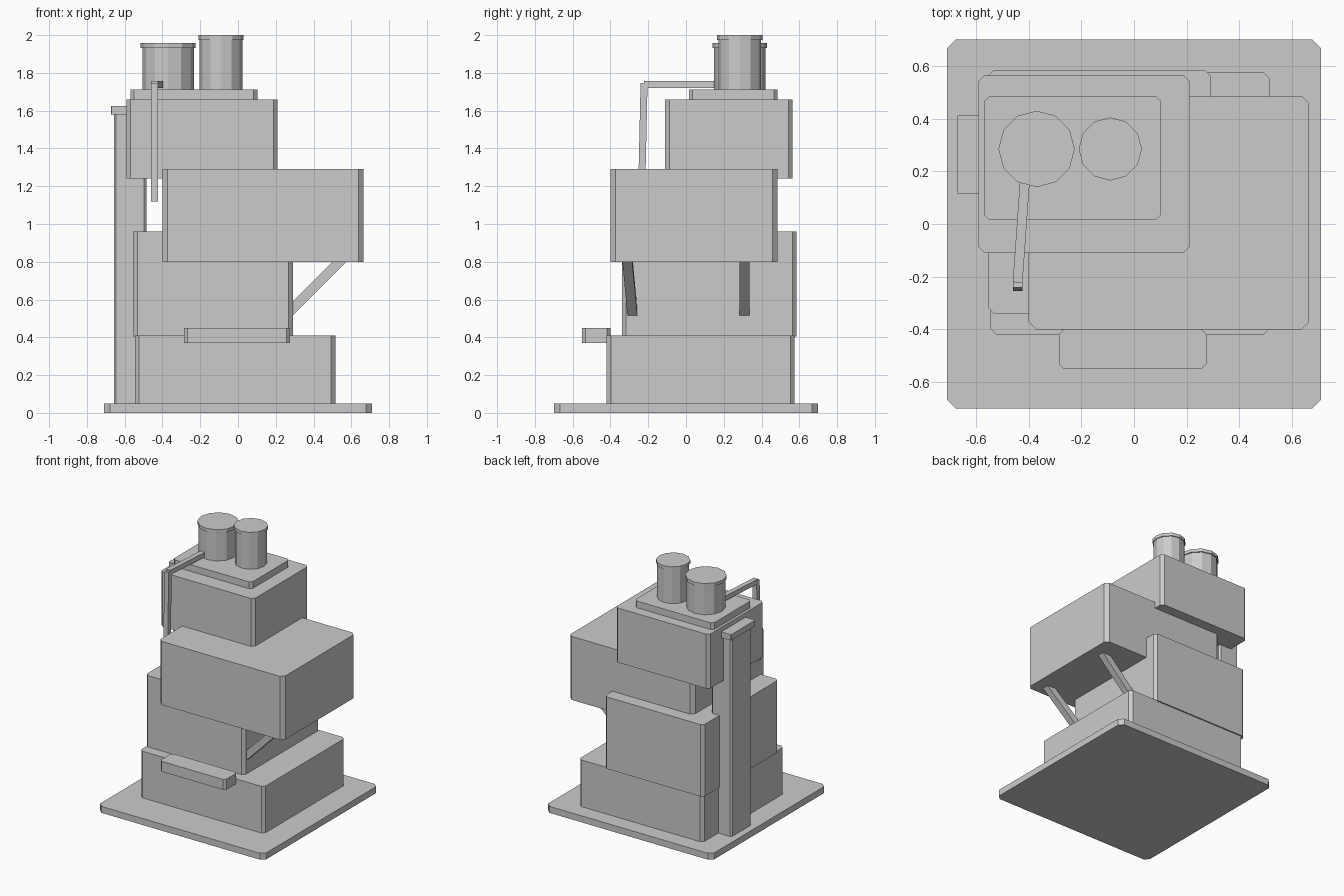
import bpy
import bmesh
from mathutils import Vector, Matrix

cube = bpy.data.objects.get("Cube")
if cube:
    bpy.data.objects.remove(cube, do_unlink=True)

grey = bpy.data.materials.new("plain_grey")
grey.use_nodes = True
colour = (0.6, 0.6, 0.6, 1)
grey.diffuse_color = colour
grey.node_tree.nodes["Principled BSDF"].inputs["Base Color"].default_value = colour


def finish(name, bm):
    bmesh.ops.recalc_face_normals(bm, faces=bm.faces)
    mesh = bpy.data.meshes.new(name)
    bm.to_mesh(mesh)
    bm.free()
    mesh.materials.append(grey)
    obj = bpy.data.objects.new(name, mesh)
    bpy.context.collection.objects.link(obj)
    return obj


def block(name, xs, ys, zs, chamfer=0.022):
    """Box between limits, with its vertical corners cut off."""
    bm = bmesh.new()
    bmesh.ops.create_cube(bm, size=1)
    for v in bm.verts:
        v.co = [lim[0] if c < 0 else lim[1] for c, lim in zip(v.co, (xs, ys, zs))]
    upright = [e for e in bm.edges
               if abs(e.verts[0].co.z - e.verts[1].co.z) > 0.001]
    bmesh.ops.bevel(bm, geom=upright, offset=chamfer, segments=1, affect='EDGES')
    return finish(name, bm)


def drum(bm, x, y, z0, z1, radius):
    place = Matrix.Translation((x, y, (z0 + z1) / 2))
    bmesh.ops.create_cone(bm, cap_ends=True, segments=12, radius1=radius,
                          radius2=radius, depth=z1 - z0, matrix=place)


def tank(name, x, y, radius, top):
    """Twelve-sided tank with a slightly wider lid."""
    bm = bmesh.new()
    drum(bm, x, y, 1.71, top - 0.025, radius * 0.94)
    drum(bm, x, y, top - 0.025, top, radius)
    return finish(name, bm)


def bar(name, start, end, width, side):
    """Square bar between two points; side gives one cross direction."""
    start, end = Vector(start), Vector(end)
    along = (end - start).normalized()
    u = along.cross(Vector(side)).normalized()
    w = along.cross(u)
    turn = Matrix((u, w, along)).transposed().to_4x4()
    size = Matrix.Diagonal((width, width, (end - start).length, 1))
    bm = bmesh.new()
    bmesh.ops.create_cube(bm, size=1,
                          matrix=Matrix.Translation((start + end) / 2) @ turn @ size)
    return finish(name, bm)


# Stacked blocks
block("ground_slab", (-0.71, 0.71), (-0.70, 0.70), (0, 0.05), 0.032)
block("lower_storey", (-0.545, 0.515), (-0.42, 0.575), (0.05, 0.41))
block("middle_storey", (-0.555, 0.29), (-0.34, 0.585), (0.405, 0.96))
block("overhanging_storey", (-0.40, 0.665), (-0.40, 0.485), (0.80, 1.29), 0.027)
block("top_storey", (-0.59, 0.21), (-0.11, 0.565), (1.24, 1.66))
block("roof_slab", (-0.57, 0.103), (0.015, 0.485), (1.66, 1.712), 0.02)

# Front ledge
block("front_ledge", (-0.285, 0.275), (-0.55, -0.40), (0.37, 0.45), 0.018)

# Side duct with cap
block("side_duct", (-0.657, -0.485), (0.14, 0.385), (0.05, 1.58), 0.012)
block("duct_cap", (-0.673, -0.47), (0.115, 0.412), (1.58, 1.625), 0.004)

# Roof tanks
tank("wide_tank", -0.37, 0.285, 0.145, 1.957)
tank("narrow_tank", -0.09, 0.285, 0.12, 2.0)

# Bent pipe from the wide tank
bend = (-0.442, -0.222, 1.738)
bar("pipe_run", (-0.412, 0.2, 1.738), bend, 0.037, (0, 0, 1))
bar("pipe_drop", (-0.442, -0.222, 1.745), (-0.442, -0.236, 1.12), 0.037, (1, 0, 0))

# Diagonal struts under the overhang
for name, y_low, y_high in (("front_strut", -0.283, -0.312),
                            ("back_strut", 0.31, 0.31)):
    bar(name, (0.26, y_low, 0.5225), (0.57, y_high, 0.8325), 0.052, (0, 1, 0))
